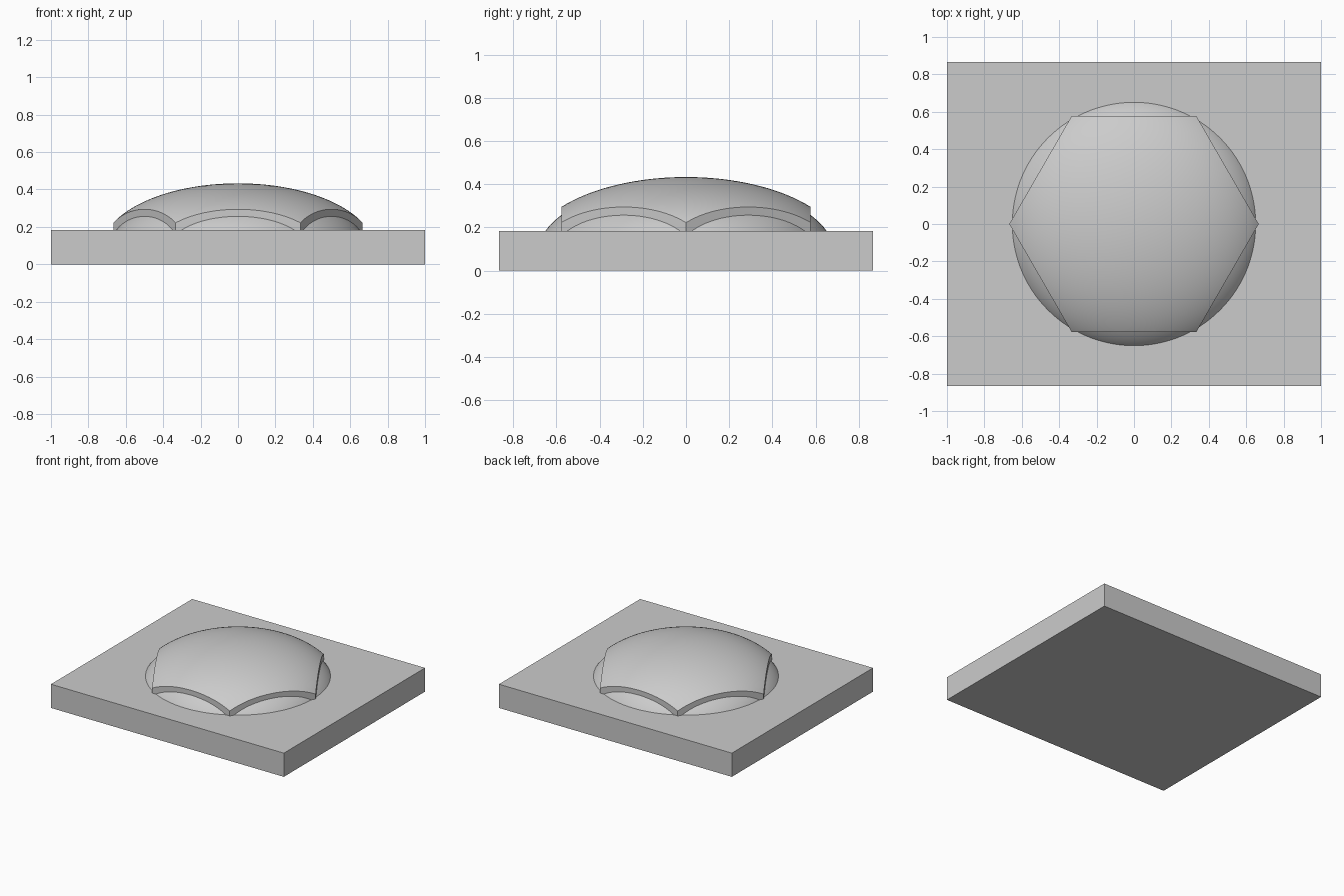
import bpy, bmesh, math
from mathutils import Vector

if "Cube" in bpy.data.objects:
    bpy.data.objects.remove(bpy.data.objects["Cube"])

SLAB_TOP = 0.184
DOME_Z = 0.072           # common centre height of both domes
APOTHEM = 1 / math.sqrt(3)

grey = bpy.data.materials.new("plain grey")
grey.diffuse_color = (0.6, 0.6, 0.6, 1)
grey.use_nodes = True
grey.node_tree.nodes["Principled BSDF"].inputs["Base Color"].default_value = grey.diffuse_color


def finish(bm, name):
    bmesh.ops.recalc_face_normals(bm, faces=bm.faces)
    mesh = bpy.data.meshes.new(name)
    bm.to_mesh(mesh)
    bm.free()
    mesh.materials.append(grey)
    obj = bpy.data.objects.new(name, mesh)
    bpy.context.collection.objects.link(obj)
    return obj


def cut(bm, point, normal):
    """Remove everything beyond a plane and cap the opening."""
    geom = bm.verts[:] + bm.edges[:] + bm.faces[:]
    res = bmesh.ops.bisect_plane(bm, geom=geom, dist=1e-5, plane_co=point,
                                 plane_no=normal, clear_outer=True)
    edges = [e for e in res["geom_cut"] if isinstance(e, bmesh.types.BMEdge)]
    if edges:
        bmesh.ops.holes_fill(bm, edges=edges, sides=0)


def dome(name, radius, height, hexagonal):
    bm = bmesh.new()
    bmesh.ops.create_uvsphere(bm, u_segments=120, v_segments=64, radius=1)
    bmesh.ops.scale(bm, vec=(radius, radius, height), verts=bm.verts)
    bmesh.ops.translate(bm, vec=(0, 0, DOME_Z), verts=bm.verts)
    cut(bm, Vector((0, 0, SLAB_TOP - 0.002)), Vector((0, 0, -1)))
    if hexagonal:
        for i in range(6):
            a = math.radians(30 + 60 * i)
            n = Vector((math.cos(a), math.sin(a), 0))
            cut(bm, n * APOTHEM, n)
    obj = finish(bm, name)
    bpy.ops.object.select_all(action='DESELECT')
    obj.select_set(True)
    bpy.context.view_layer.objects.active = obj
    bpy.ops.object.shade_smooth_by_angle(angle=math.radians(20))


# Rectangular base slab
bm = bmesh.new()
bmesh.ops.create_cube(bm, size=1)
bmesh.ops.scale(bm, vec=(2, math.sqrt(3), SLAB_TOP), verts=bm.verts)
bmesh.ops.translate(bm, vec=(0, 0, SLAB_TOP / 2), verts=bm.verts)
finish(bm, "base_slab")

# Round inner dome, and the larger dome trimmed to a hexagon over it
dome("inner_dome", 0.69, 0.337, False)
dome("hexagonal_dome", 0.733, 0.361, True)
